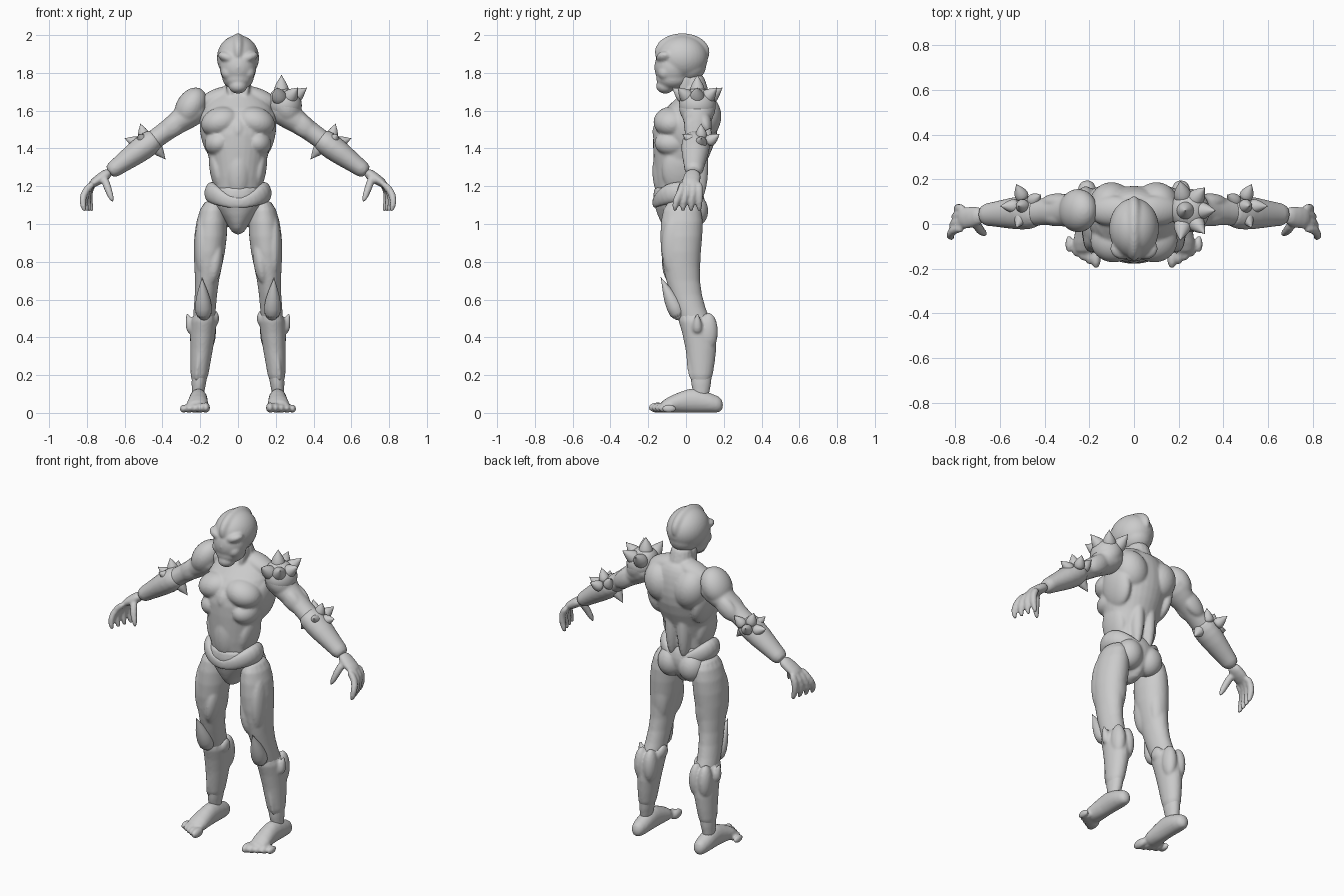
import bpy, bmesh
from math import cos, sin, tau, radians
from mathutils import Vector, Matrix

cube = bpy.data.objects.get("Cube")
if cube:
    bpy.data.objects.remove(cube)

X_AXIS, Y_AXIS, Z_AXIS = Matrix.Identity(3)
SIDES = 16
VOXEL = .008

grey = bpy.data.materials.new("plain grey")
grey.use_nodes = True
grey.diffuse_color = (.6, .6, .6, 1)
grey.node_tree.nodes["Principled BSDF"].inputs["Base Color"].default_value = grey.diffuse_color


def loft(bm, rings, reference=Y_AXIS, axis=None):
    """Skin elliptical rings of (centre, radius across, radius along reference)."""
    loops = []
    for i, (centre, width, depth) in enumerate(rings):
        ahead = rings[min(i + 1, len(rings) - 1)][0]
        behind = rings[max(i - 1, 0)][0]
        tangent = axis or (Vector(ahead) - Vector(behind)).normalized()
        across = reference.cross(tangent).normalized()
        along = tangent.cross(across)
        loop = []
        for k in range(SIDES):
            angle = tau * k / SIDES
            offset = across * width * cos(angle) + along * depth * sin(angle)
            loop.append(bm.verts.new(Vector(centre) + offset))
        loops.append(loop)
    for lower, upper in zip(loops, loops[1:]):
        for k in range(SIDES):
            n = (k + 1) % SIDES
            bm.faces.new((lower[k], lower[n], upper[n], upper[k]))
    bm.faces.new(reversed(loops[0]))
    bm.faces.new(loops[-1])


def column(bm, rows, centre_x):
    """Upright loft from rows of (height, y, half width, half depth)."""
    rings = [((centre_x(z), y, z), width, depth) for z, y, width, depth in rows]
    loft(bm, rings, axis=Z_AXIS)


def blob(bm, centre, radii, tilt=0):
    """Ellipsoid muscle, its top leaning towards +x by tilt degrees."""
    matrix = (Matrix.Translation(centre) @ Matrix.Rotation(radians(tilt), 4, 'Y')
              @ Matrix.Diagonal(radii).to_4x4())
    bmesh.ops.create_uvsphere(bm, u_segments=SIDES, v_segments=SIDES, radius=1, matrix=matrix)


def pair(bm, centre, radii, tilt=0):
    """The same muscle on both sides of the body."""
    x, y, z = centre
    blob(bm, centre, radii, tilt)
    blob(bm, (-x, y, z), radii, -tilt)


def spike(bm, base, tip, radius):
    """Thorn that swells a little before it narrows to a point."""
    base, tip = Vector(base), Vector(tip)
    profile = (0, .8), (.3, 1), (.7, .6), (1, .1), (1.1, .02)
    rings = [(base.lerp(tip, t), radius * w, radius * w) for t, w in profile]
    direction = (tip - base).normalized()
    loft(bm, rings, X_AXIS if abs(direction.y) > .7 else Y_AXIS)


def thorns(bm, centre, axis, reach, arc, count, radius):
    """One thorn along the axis and a fan of others spread about it."""
    centre, axis = Vector(centre), Vector(axis).normalized()
    outward = Y_AXIS.cross(axis)
    directions = [axis]
    for i in range(count):
        angle = radians(arc) * (i / (count - 1) - .5)
        around = outward * cos(angle) + Y_AXIS * sin(angle)
        directions.append(axis * .6 + around * .8)
    for direction in directions:
        spike(bm, centre + direction * reach * .35, centre + direction * reach, radius)


def finger(bm, joints, radius):
    """Digit that keeps its thickness to the last joint, then tapers."""
    rings = []
    for joint in joints:
        thickness = radius * (.55 if joint is joints[-1] else 1)
        rings.append((joint, thickness, thickness))
    loft(bm, rings)


def finish(name, bm, fused=True):
    """Make an object; its pieces are usually fused into one smooth skin."""
    bmesh.ops.recalc_face_normals(bm, faces=bm.faces)
    mesh = bpy.data.meshes.new(name)
    bm.to_mesh(mesh)
    bm.free()
    mesh.materials.append(grey)
    for polygon in mesh.polygons:
        polygon.use_smooth = True
    obj = bpy.data.objects.new(name, mesh)
    bpy.context.collection.objects.link(obj)
    subdivide = obj.modifiers.new("Subdivide", 'SUBSURF')
    subdivide.levels = subdivide.render_levels = 1
    if fused:
        fuse = obj.modifiers.new("Fuse", 'REMESH')
        fuse.mode = 'VOXEL'
        fuse.voxel_size = VOXEL
        fuse.use_smooth_shade = True
        soften = obj.modifiers.new("Soften", 'SMOOTH')
        soften.iterations = 3
    return obj


def mirror(obj):
    """Copy a left part to the right side."""
    twin = obj.copy()
    twin.name = obj.name.replace("left", "right")
    twin.data = obj.data.copy()
    twin.data.transform(Matrix.Scale(-1, 4, X_AXIS))
    twin.data.flip_normals()
    bpy.context.collection.objects.link(twin)


def middle_x(z):
    return 0


def leg_x(z):
    return .22 - .08 * z


def arm_point(x):
    return Vector((x, .075 - .05 * x, 1.77 - .73 * x))


# Torso: ribcage, waist and neck, then chest, ribs, belly and back muscles
bm = bmesh.new()
column(bm, [(1.1, -.03, .14, .12), (1.25, -.05, .13, .12), (1.42, -.01, .18, .17),
            (1.53, 0, .2, .18), (1.62, .03, .19, .14), (1.68, .06, .13, .09),
            (1.72, .05, .07, .07)], middle_x)
column(bm, [(1.6, .06, .08, .08), (1.83, .03, .075, .075)], middle_x)
pair(bm, (.09, -.075, 1.54), (.11, .1, .08), 15)
pair(bm, (.1, -.07, 1.43), (.08, .1, .07), 25)
blob(bm, (0, -.09, 1.49), (.06, .09, .09))
blob(bm, (0, -.1, 1.28), (.08, .08, .17))
pair(bm, (.11, -.04, 1.28), (.04, .09, .12), 10)
pair(bm, (.15, .03, 1.48), (.05, .11, .13), 10)
pair(bm, (.1, .09, 1.57), (.1, .1, .12), 15)
pair(bm, (.04, .07, 1.32), (.04, .05, .2))
pair(bm, (.1, .06, 1.67), (.12, .07, .05), 20)
pair(bm, (.04, 0, 1.69), (.02, .04, .1), 10)
finish("torso", bm)

# Head: skull, face and square jaw, then brow, cheeks and nose
bm = bmesh.new()
blob(bm, (0, -.02, 1.88), (.115, .14, .12))
blob(bm, (0, -.07, 1.83), (.1, .1, .11))
blob(bm, (0, .01, 1.84), (.09, .1, .09))
blob(bm, (0, -.07, 1.77), (.085, .09, .06))
blob(bm, (0, -.11, 1.73), (.05, .05, .04))
pair(bm, (.05, -.11, 1.88), (.06, .05, .03), -20)
pair(bm, (.05, -.11, 1.8), (.04, .04, .04), 30)
blob(bm, (0, -.13, 1.83), (.02, .04, .05))
blob(bm, (0, -.02, 1.91), (.05, .15, .1))
finish("head", bm)

# Briefs, and a belt that rises and thickens over each hip
bm = bmesh.new()
column(bm, [(.94, -.03, .03, .06), (1.01, -.03, .06, .11), (1.09, -.03, .14, .14),
            (1.15, -.04, .15, .14), (1.22, -.05, .13, .12)], middle_x)
pair(bm, (.07, .04, 1.07), (.08, .08, .09))
finish("briefs", bm)
bm = bmesh.new()
rings = []
for k in range(SIDES + 2):
    angle = tau * k / SIDES
    rise = sin(angle) ** 2
    centre = .145 * sin(angle), -.04 - .13 * cos(angle), 1.11 + .06 * rise
    rings.append((centre, .01 + .03 * rise, .03 + .03 * rise))
loft(bm, rings, Z_AXIS)
finish("belt", bm)

# Leg: one limb from hip to ankle, with thigh muscles
leg_rows = [(1.14, -.02, .05, .09), (1.02, -.02, .09, .12), (.85, -.03, .09, .11),
            (.7, -.02, .06, .09), (.55, .02, .06, .08), (.43, .08, .06, .085),
            (.25, .08, .04, .06), (.05, .08, .04, .05)]
bm = bmesh.new()
column(bm, leg_rows, leg_x)
blob(bm, (.19, -.06, .88), (.04, .07, .17))
blob(bm, (.12, -.07, .8), (.04, .06, .12), -8)
blob(bm, (.15, .03, .85), (.06, .05, .18))
mirror(finish("left_leg", bm))

# Shin guard: the lower leg thickened, with calf bulges, shin ridge and side thorn
bm = bmesh.new()
grow = .012
guard = [(z, y, width + grow, depth + grow) for z, y, width, depth in leg_rows if .2 < z < .6]
column(bm, guard + [(.14, .08, .045, .055)], leg_x)
for side in (-.03, .03):
    blob(bm, (leg_x(.43) + side, .12, .43), (.04, .05, .1))
blob(bm, (.2, .03, .34), (.02, .03, .17), -8)
blob(bm, (.12, .05, .5), (.02, .04, .04))
spike(bm, (.24, .06, .42), (.27, .06, .53), .03)
mirror(finish("left_shin_guard", bm))

# Kneecap rising to a point that stands off the thigh
bm = bmesh.new()
spike(bm, (.18, -.03, .5), (.19, -.125, .7), .05)
blob(bm, (.18, -.04, .54), (.04, .04, .05))
mirror(finish("left_kneecap", bm, fused=False))

# Foot: heel, sloping instep and five toes
bm = bmesh.new()
loft(bm, [((.21, .2, .04), .03, .04), ((.21, .14, .05), .05, .05), ((.21, .05, .07), .05, .07),
          ((.21, -.02, .06), .05, .06), ((.22, -.15, .03), .07, .03)], Z_AXIS, -Y_AXIS)
for i in range(5):
    size = .028 - .0015 * i
    blob(bm, (.17 + .03 * i, .015 * i - .15, size), (size * .8, size * 1.8, size))
mirror(finish("left_foot", bm))

# Arm: one limb from shoulder to wrist, with its muscles
bm = bmesh.new()
arm_rows = (.18, .07), (.25, .08), (.32, .06), (.4, .052), (.5, .055), (.6, .05), (.7, .03)
loft(bm, [(arm_point(x), r, r * 1.15) for x, r in arm_rows])
blob(bm, (.25, .06, 1.62), (.08, .1, .11), -30)
for side in (-.03, .04):
    blob(bm, arm_point(.34) + Y_AXIS * side, (.055, .04, .09), -50)
mirror(finish("left_arm", bm))

# Forearm guard, flared at both ends, and its ring of thorns
bm = bmesh.new()
guard_rows = (.42, .05), (.46, .07), (.54, .065), (.63, .047), (.69, .045)
loft(bm, [(arm_point(x), r, r * 1.15) for x, r in guard_rows])
mirror(finish("left_forearm_guard", bm))
bm = bmesh.new()
thorns(bm, (.48, .08, 1.41), (.3, 0, 1), .12, 300, 5, .035)
spike(bm, arm_point(.46), (.39, .06, 1.35), .04)
mirror(finish("left_forearm_thorns", bm, fused=False))

# Hand: palm, four curled fingers and thumb
bm = bmesh.new()
loft(bm, [(arm_point(.67), .03, .04), ((.73, .03, 1.24), .03, .05),
          ((.79, .02, 1.2), .02, .05)])
for i in range(4):
    y, spread = .07 - .03 * i, .013 * i
    finger(bm, [(.76, y, 1.22), (.79 + spread / 2, y, 1.18),
                (.79 + spread, y - spread, 1.12), (.77 + spread, y - spread, 1.06)], .02)
finger(bm, [(.71, .01, 1.25), (.69, -.03, 1.19), (.66, -.05, 1.11)], .022)
mirror(finish("left_hand", bm))

# Thorny pad on the left shoulder only
bm = bmesh.new()
blob(bm, (.25, .06, 1.63), (.09, .1, .09), -30)
thorns(bm, (.23, .06, 1.62), Z_AXIS, .16, 200, 5, .045)
finish("left_shoulder_pad", bm, fused=False)
